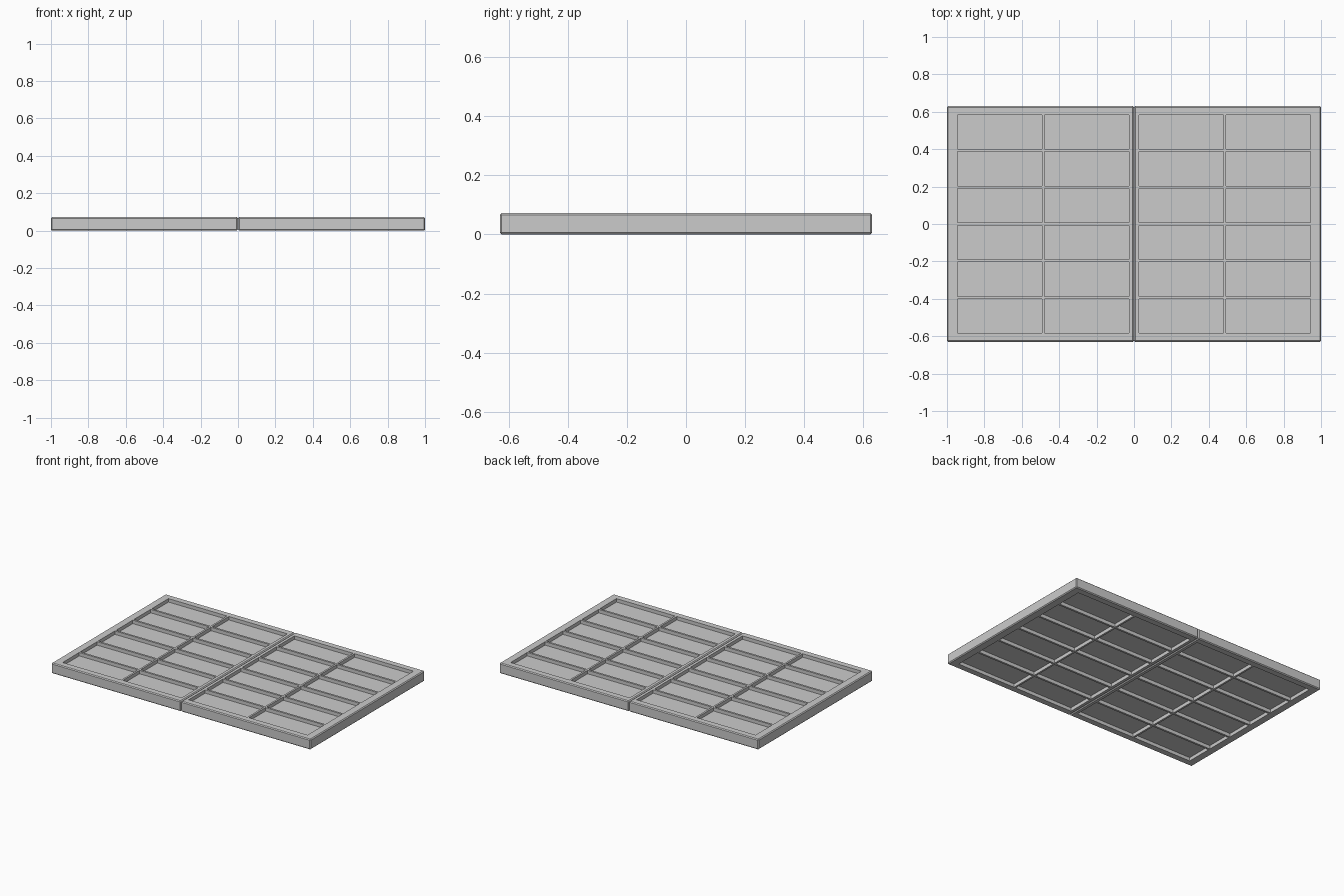
import bpy
import bmesh

if "Cube" in bpy.data.objects:
    bpy.data.objects.remove(bpy.data.objects["Cube"], do_unlink=True)

HEIGHT = 0.072      # leaf thickness
HALF_Y = 0.63       # half the leaf length
BEVEL = 0.006       # eased outer edge
PANE_Z = (0.024, 0.048)

grey = bpy.data.materials.new("plain grey")
grey.use_nodes = True
grey.diffuse_color = (0.6, 0.6, 0.6, 1)
grey.node_tree.nodes["Principled BSDF"].inputs["Base Color"].default_value = (0.6, 0.6, 0.6, 1)


def add_object(name, bm):
    bmesh.ops.recalc_face_normals(bm, faces=bm.faces[:])
    mesh = bpy.data.meshes.new(name)
    bm.to_mesh(mesh)
    bm.free()
    mesh.materials.append(grey)
    obj = bpy.data.objects.new(name, mesh)
    bpy.context.collection.objects.link(obj)
    return obj


def bar_lines(start, end, count, bar):
    """Edges of equal openings from start to end, separated by bars."""
    size = (end - start - bar * (count - 1)) / count
    lines = []
    for i in range(count):
        low = start + i * (size + bar)
        lines += [low, low + size]
    return lines


def lattice(name, xs, ys):
    """Frame with glazing bars: a grid with its openings left out, made thick."""
    bm = bmesh.new()
    verts = [[bm.verts.new((x, y, 0)) for y in ys] for x in xs]
    for i in range(len(xs) - 1):
        for j in range(len(ys) - 1):
            if i % 2 and j % 2:
                continue
            bm.faces.new((verts[i][j], verts[i + 1][j],
                          verts[i + 1][j + 1], verts[i][j + 1]))
    top = bmesh.ops.extrude_face_region(bm, geom=bm.faces[:], use_keep_orig=True)
    bmesh.ops.translate(bm, vec=(0, 0, HEIGHT),
                        verts=[g for g in top["geom"] if isinstance(g, bmesh.types.BMVert)])
    bmesh.ops.recalc_face_normals(bm, faces=bm.faces[:])

    # Ease only the outer rim, top and bottom, and the four corners
    def on_rim(edge):
        a, b = (v.co for v in edge.verts)
        on_x = any(abs(a.x - x) < 1e-5 and abs(b.x - x) < 1e-5 for x in (xs[0], xs[-1]))
        on_y = any(abs(a.y - y) < 1e-5 and abs(b.y - y) < 1e-5 for y in (ys[0], ys[-1]))
        flat = abs(a.z - b.z) < 1e-5
        return (on_x or on_y) if flat else (on_x and on_y)

    rim = [e for e in bm.edges if on_rim(e)]
    bmesh.ops.bevel(bm, geom=rim, offset=BEVEL, segments=1, affect='EDGES')
    return add_object(name, bm)


def slab(name, x0, x1, y0, y1, z0, z1):
    bm = bmesh.new()
    bmesh.ops.create_cube(bm, size=1)
    bmesh.ops.scale(bm, vec=(x1 - x0, y1 - y0, z1 - z0), verts=bm.verts[:])
    bmesh.ops.translate(bm, vec=((x0 + x1) / 2, (y0 + y1) / 2, (z0 + z1) / 2),
                        verts=bm.verts[:])
    return add_object(name, bm)


# Two leaves, each a barred frame around one recessed panel sheet
x_lines = [0.001] + bar_lines(0.027, 0.945, 2, 0.013) + [1.0]
y_lines = [-HALF_Y] + bar_lines(-0.583, 0.583, 6, 0.014) + [HALF_Y]

for side, sign in (("left", 1), ("right", -1)):
    xs = sorted(sign * x for x in x_lines)
    lattice(side + "_leaf_frame", xs, y_lines)
    slab(side + "_leaf_panel", xs[0] + 0.015, xs[-1] - 0.015,
         -HALF_Y + 0.03, HALF_Y - 0.03, *PANE_Z)
